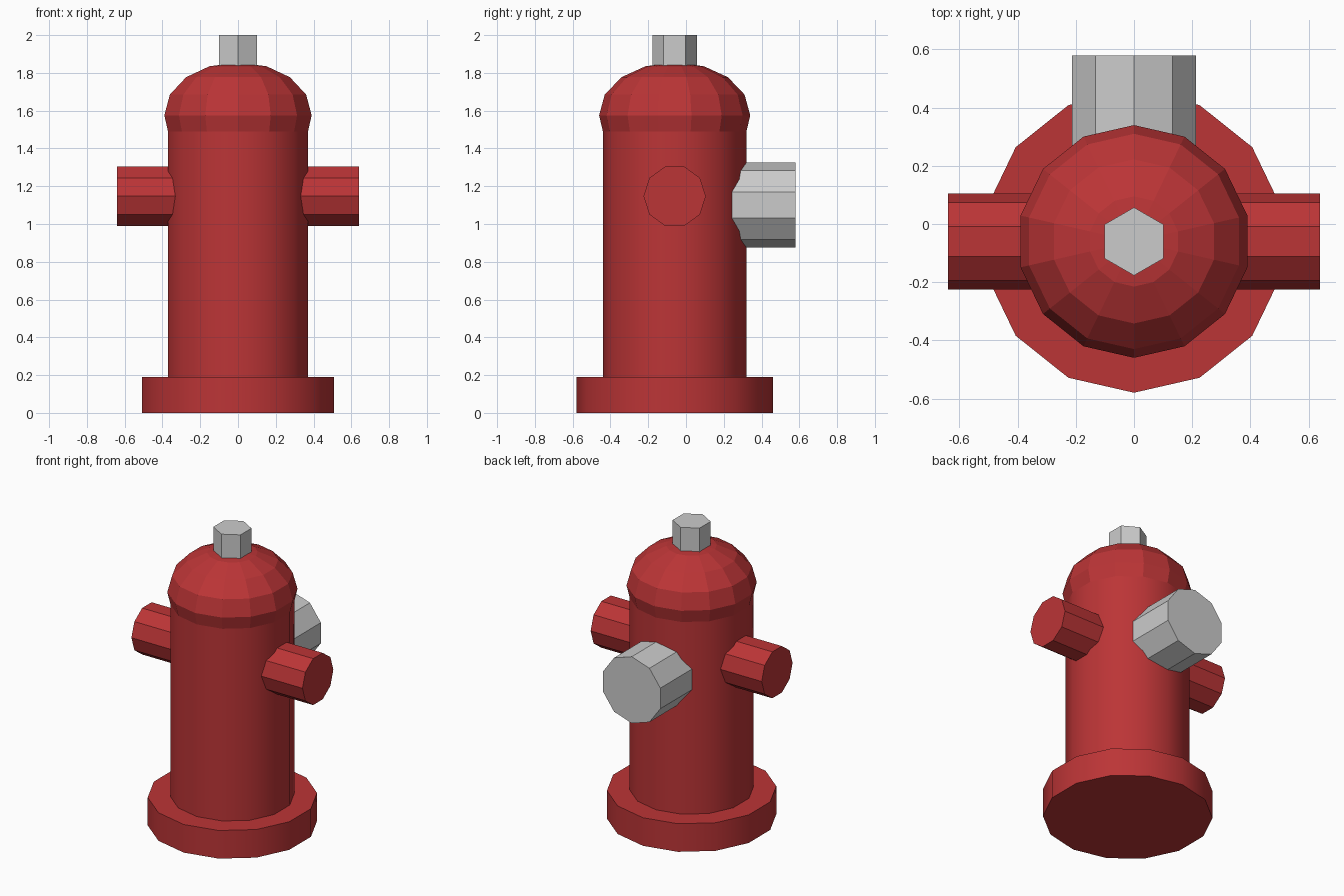
import bpy, bmesh
from math import cos, sin, pi, radians
from mathutils import Vector

if "Cube" in bpy.data.objects:
    bpy.data.objects.remove(bpy.data.objects["Cube"])

CY = -0.06  # y of the hydrant's vertical axis

red = bpy.data.materials.new("red_paint")
red.diffuse_color = (0.5, 0.035, 0.037, 1)
red.use_nodes = True
red.node_tree.nodes["Principled BSDF"].inputs["Base Color"].default_value = red.diffuse_color


def lathe(name, profile, sides, origin, axis, start, mat=None, smooth=False):
    """Spin (radius, height) rings round an axis; 'start' points to the first corner."""
    axis, u = Vector(axis), Vector(start)
    v = axis.cross(u)
    bm = bmesh.new()
    rings = []
    for r, h in profile:
        ring = []
        for i in range(sides):
            a = 2 * pi * i / sides
            ring.append(bm.verts.new(Vector(origin) + axis * h + (u * cos(a) + v * sin(a)) * r))
        rings.append(ring)
    for lo, hi in zip(rings, rings[1:]):
        for i in range(sides):
            j = (i + 1) % sides
            bm.faces.new((lo[i], lo[j], hi[j], hi[i]))
    bm.faces.new(rings[0][::-1])
    bm.faces.new(rings[-1])
    bmesh.ops.recalc_face_normals(bm, faces=bm.faces)
    mesh = bpy.data.meshes.new(name)
    bm.to_mesh(mesh)
    bm.free()
    ob = bpy.data.objects.new(name, mesh)
    bpy.context.collection.objects.link(ob)
    if mat:
        mesh.materials.append(mat)
    if smooth:
        bpy.ops.object.select_all(action='DESELECT')
        ob.select_set(True)
        bpy.context.view_layer.objects.active = ob
        bpy.ops.object.shade_smooth_by_angle(angle=radians(30))
    return ob


UP, FRONT = (0, 0, 1), (0, -1, 0)
centre = (0, CY, 0)

# Foot flange and barrel
lathe("base", [(0.52, 0), (0.52, 0.19)], 14, centre, UP, FRONT, red, True)
lathe("barrel", [(0.38, 0.19), (0.38, 1.49)], 14, centre, UP, FRONT, red, True)

# Faceted dome
lathe("dome", [(0.38, 1.49), (0.40, 1.575), (0.37, 1.685), (0.282, 1.777),
               (0.155, 1.835), (0.10, 1.842)], 14, centre, UP, FRONT, red)

# Hexagonal nut on top
lathe("top_nut", [(0.117, 1.82), (0.117, 2.0)], 6, centre, UP, FRONT)

# Side outlets
for side, sx in (("left", -1), ("right", 1)):
    lathe(side + "_outlet", [(0.165, 0.25), (0.165, 0.64)], 10,
          (0, CY, 1.147), (sx, 0, 0), FRONT, red)

# Large rear outlet
lathe("rear_outlet", [(0.225, 0.15), (0.225, 0.58)], 10, (0, 0, 1.10), (0, 1, 0), UP)
